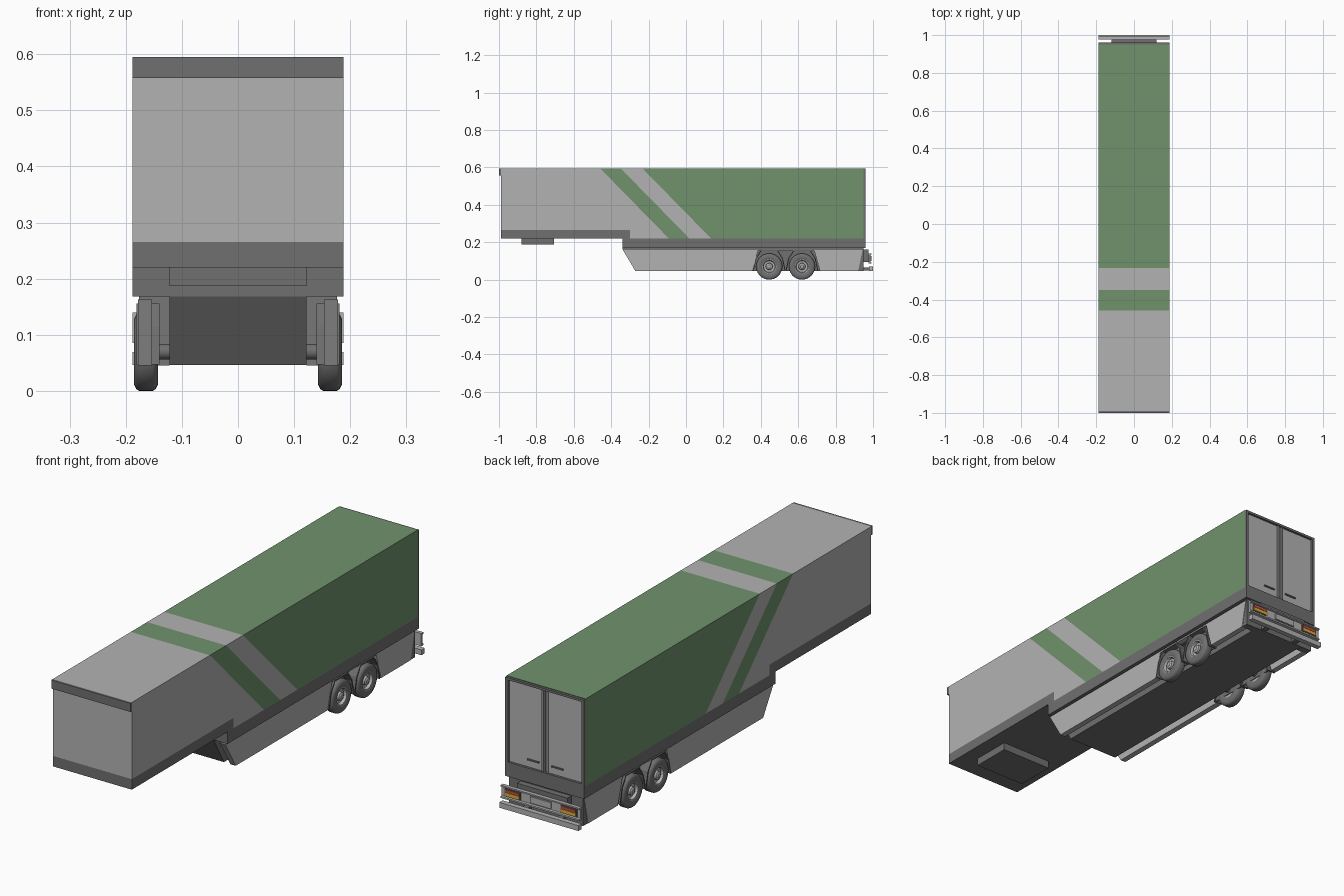
import bpy, bmesh, math
from mathutils import Vector, Matrix

if "Cube" in bpy.data.objects:
    bpy.data.objects.remove(bpy.data.objects["Cube"])


def material(name, r, g, b):
    m = bpy.data.materials.new(name)
    m.diffuse_color = (r, g, b, 1)
    m.use_nodes = True
    m.node_tree.nodes["Principled BSDF"].inputs["Base Color"].default_value = m.diffuse_color
    return m


LIGHT = material("light_grey", 0.45, 0.45, 0.45)
DARK = material("dark_grey", 0.16, 0.16, 0.16)
GREEN = material("green", 0.16, 0.29, 0.15)
RED = material("red", 0.45, 0.08, 0.06)
AMBER = material("amber", 0.75, 0.42, 0.03)


def finish(name, bm, *mats):
    bmesh.ops.recalc_face_normals(bm, faces=bm.faces)
    me = bpy.data.meshes.new(name)
    bm.to_mesh(me)
    bm.free()
    for m in mats:
        me.materials.append(m)
    ob = bpy.data.objects.new(name, me)
    bpy.context.collection.objects.link(ob)
    return ob


def prism_bm(pts, x0, x1):
    """Extrude a (y, z) outline along x."""
    bm = bmesh.new()
    f = bm.faces.new([bm.verts.new((x0, y, z)) for y, z in pts])
    ext = bmesh.ops.extrude_face_region(bm, geom=[f])["geom"]
    bmesh.ops.translate(bm, vec=(x1 - x0, 0, 0),
                        verts=[v for v in ext if isinstance(v, bmesh.types.BMVert)])
    bmesh.ops.recalc_face_normals(bm, faces=bm.faces)
    return bm


def prism(name, pts, x0, x1, mat):
    return finish(name, prism_bm(pts, x0, x1), mat)


def box(name, x, y, z, mat):
    return prism(name, [(y[0], z[0]), (y[1], z[0]), (y[1], z[1]), (y[0], z[1])], x[0], x[1], mat)


def lathe(name, profile, centre, side, mat, segments=40):
    """Revolve an (x, radius) profile about the wheel axle."""
    bm = bmesh.new()
    vs = [bm.verts.new((side * x, 0, r)) for x, r in profile]
    es = [bm.edges.new(p) for p in zip(vs, vs[1:])]
    bmesh.ops.spin(bm, geom=vs + es, cent=(0, 0, 0), axis=(1, 0, 0),
                   angle=2 * math.pi, steps=segments)
    bmesh.ops.remove_doubles(bm, verts=bm.verts, dist=1e-5)
    bmesh.ops.translate(bm, vec=centre, verts=bm.verts)
    ob = finish(name, bm, mat)
    bpy.context.view_layer.objects.active = ob
    ob.select_set(True)
    bpy.ops.object.shade_smooth_by_angle(angle=math.radians(35))
    ob.select_set(False)


W = 0.188

# Cargo body: stepped shell, cut along the band and stripe lines, then coloured
body = prism_bm([(-0.99, 0.22), (-0.34, 0.22), (-0.34, 0.168), (0.95, 0.168),
                 (0.95, 0.595), (-0.99, 0.595)], -W, W)
K = 0.98
cuts = [((0, 0, 0.22), (0, 0, 1)), ((0, 0, 0.265), (0, 0, 1)), ((0, -0.30, 0), (0, 1, 0))]
cuts += [((0, s, 0), (0, 1, K)) for s in (0.124, 0.234, 0.35)]
for co, no in cuts:
    bmesh.ops.bisect_plane(body, geom=body.verts[:] + body.edges[:] + body.faces[:],
                           dist=1e-5, plane_co=co, plane_no=no)
for f in body.faces:
    c = f.calc_center_median()
    s = c.y + K * c.z
    if c.z < 0.221 or (c.z < 0.265 and c.y < -0.30) or f.normal.y > 0.9:
        f.material_index = 1
    elif 0.124 < s < 0.234 or s > 0.35:
        f.material_index = 2
finish("cargo_body", body, LIGHT, DARK, GREEN)
box("front_top_strip", (-W, W), (-1.0, -0.99), (0.558, 0.595), DARK)
box("coupling_plate", (-0.122, 0.122), (-0.88, -0.705), (0.187, 0.22), DARK)

# Underbody with sloped nose
prism("underbody", [(-0.34, 0.168), (-0.27, 0.046), (0.95, 0.046), (0.95, 0.168)],
      -0.122, 0.122, DARK)

# Rear door frame and doors
box("rear_frame_top", (-W, W), (0.95, 0.96), (0.583, 0.593), DARK)
box("rear_sill", (-W, W), (0.95, 0.96), (0.168, 0.23), DARK)
for side, tag in ((-1, "left"), (1, "right")):
    def xs(a, b):
        return tuple(sorted((side * a, side * b)))

    box("rear_post_" + tag, xs(0.175, W), (0.95, 0.96), (0.23, 0.583), DARK)
    box("rear_door_" + tag, xs(0.002, 0.171), (0.95, 0.954), (0.233, 0.58), LIGHT)
    box("lock_bar_" + tag, xs(0.008, 0.015), (0.954, 0.959), (0.233, 0.58), LIGHT)
    box("door_handle_" + tag, xs(0.03, 0.085), (0.954, 0.959), (0.262, 0.268), DARK)

    # Side skirt with wheel opening
    prism("side_skirt_" + tag,
          [(-0.34, 0.163), (-0.27, 0.045), (0.355, 0.045), (0.385, 0.156), (0.685, 0.156),
           (0.717, 0.045), (0.92, 0.045), (0.945, 0.163)], *xs(0.153, 0.178), LIGHT)
    prism("rear_flap_" + tag, [(0.92, 0.045), (0.95, 0.045), (0.95, 0.168), (0.945, 0.163)],
          *xs(0.122, 0.176), DARK)

    # Wheels and faceted mudguards
    for n, y in enumerate((0.445, 0.62), 1):
        label = f"{tag}_{n}"
        at = (0, y, 0.07)
        lathe("tyre_" + label,
              [(0.146, 0.036), (0.143, 0.045), (0.143, 0.059), (0.147, 0.067), (0.152, 0.07),
               (0.176, 0.07), (0.181, 0.067), (0.185, 0.059), (0.185, 0.045), (0.182, 0.038),
               (0.178, 0.036)], at, side, DARK)
        lathe("rim_" + label,
              [(0.148, 0), (0.148, 0.037), (0.182, 0.038), (0.182, 0.034), (0.170, 0.030),
               (0.168, 0.019), (0.180, 0.017), (0.182, 0.011), (0.184, 0.009), (0.184, 0)],
              at, side, LIGHT)
        half = [(0.088, 0.047), (0.073, 0.115), (0.046, 0.156)]
        outer = half + [(-a, z) for a, z in reversed(half)]
        inner = [(a * 0.94, z - (0.004 if z > 0.05 else 0)) for a, z in outer]
        outer = [(y + a, z) for a, z in outer]
        inner = [(y + a, z) for a, z in inner]
        prism("mudguard_" + label, outer + inner[::-1], *xs(0.14, 0.181), DARK)
        prism("arch_panel_" + label, outer, *xs(0.145, 0.15), DARK)

    # Rear lamps: red over amber
    box("lamp_housing_" + tag, xs(0.096, 0.172), (0.984, 0.988), (0.096, 0.130), DARK)
    box("red_lamp_" + tag, xs(0.10, 0.168), (0.988, 0.991), (0.114, 0.127), RED)
    box("amber_lamp_" + tag, xs(0.10, 0.168), (0.988, 0.991), (0.099, 0.113), AMBER)
    box("bumper_bracket_" + tag, xs(0.07, 0.095), (0.95, 0.985), (0.05, 0.066), DARK)

# Axles
for n, y in enumerate((0.445, 0.62), 1):
    lathe(f"axle_{n}", [(-0.148, 0), (-0.148, 0.014), (0.148, 0.014), (0.148, 0)],
          (0, y, 0.07), 1, DARK, 16)

# Rear lamp carrier (channel section), plate holder, support and bumper
prism("lamp_carrier", [(0.976, 0.085), (0.992, 0.085), (0.992, 0.092), (0.984, 0.094),
                       (0.984, 0.132), (0.992, 0.134), (0.992, 0.14), (0.976, 0.14)],
      -W, W, LIGHT)
box("plate_holder", (-0.05, 0.05), (0.984, 0.99), (0.10, 0.127), LIGHT)
box("carrier_support", (-0.12, 0.12), (0.95, 0.976), (0.095, 0.16), DARK)
box("rear_bumper", (-W, W), (0.978, 1.0), (0.046, 0.069), LIGHT)
